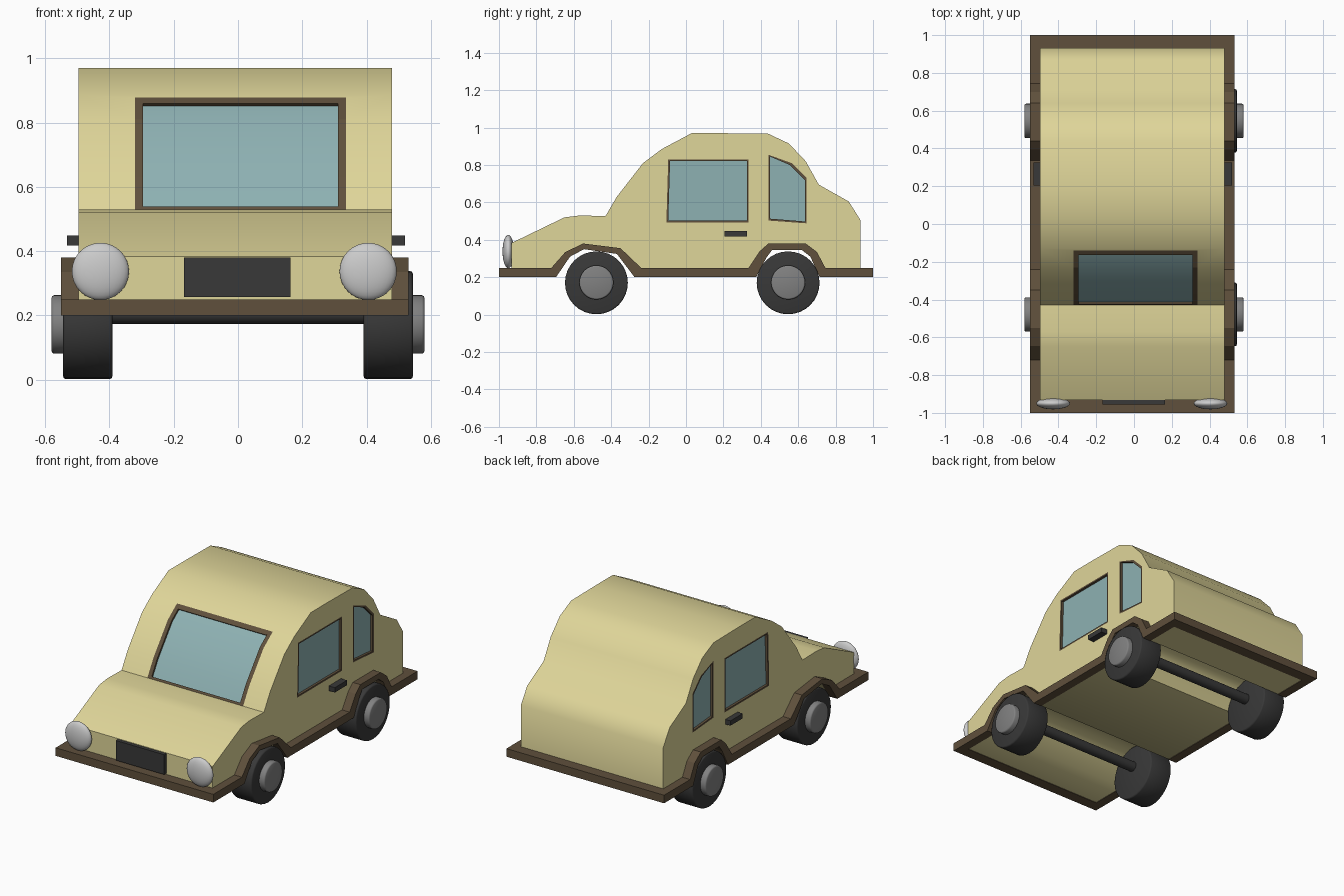
import bpy, bmesh, math
from mathutils import Matrix

if "Cube" in bpy.data.objects:
    bpy.data.objects.remove(bpy.data.objects["Cube"])

def material(name, r, g, b):
    m = bpy.data.materials.new(name)
    m.diffuse_color = (r, g, b, 1)
    m.use_nodes = True
    m.node_tree.nodes["Principled BSDF"].inputs["Base Color"].default_value = m.diffuse_color
    return m

PAINT = material("cream_paint", 0.74, 0.67, 0.32)
TRIM = material("brown_trim", 0.115, 0.08, 0.045)
GLASS = material("glass", 0.27, 0.44, 0.45)
RUBBER = material("rubber", 0.04, 0.04, 0.04)
HUB = material("hub_grey", 0.22, 0.22, 0.22)

def finish(name, bm, mat, smooth=None):
    bmesh.ops.recalc_face_normals(bm, faces=bm.faces)
    me = bpy.data.meshes.new(name)
    bm.to_mesh(me)
    bm.free()
    ob = bpy.data.objects.new(name, me)
    bpy.context.collection.objects.link(ob)
    if mat:
        me.materials.append(mat)
    if smooth:
        bpy.ops.object.select_all(action='DESELECT')
        ob.select_set(True)
        bpy.context.view_layer.objects.active = ob
        bpy.ops.object.shade_smooth_by_angle(angle=math.radians(smooth))
    return ob

def prisms(name, parts, mat=None, smooth=None):
    """Each part is (side profile of (y, z) points, x0, x1)."""
    bm = bmesh.new()
    for prof, x0, x1 in parts:
        a = [bm.verts.new((x0, y, z)) for y, z in prof]
        b = [bm.verts.new((x1, y, z)) for y, z in prof]
        bm.faces.new(a)
        bm.faces.new(b[::-1])
        for i in range(len(prof)):
            j = (i + 1) % len(prof)
            bm.faces.new((a[i], b[i], b[j], a[j]))
    return finish(name, bm, mat, smooth)

def cylinder(name, x0, x1, y, z, r, mat, bevel=0.0, segs=32):
    bm = bmesh.new()
    bmesh.ops.create_cone(bm, cap_ends=True, segments=segs, radius1=r, radius2=r, depth=x1 - x0,
                          matrix=Matrix.Translation(((x0 + x1) / 2, y, z)) @ Matrix.Rotation(math.pi / 2, 4, 'Y'))
    if bevel:
        rims = [e for e in bm.edges if abs(e.verts[0].co.x - e.verts[1].co.x) < 1e-4]
        bmesh.ops.bevel(bm, geom=rims, offset=bevel, segments=2, profile=0.5, affect='EDGES')
    return finish(name, bm, mat, 50)

def rect(y0, y1, z0, z1):
    return [(y0, z0), (y1, z0), (y1, z1), (y0, z1)]

XL, XR = -0.497, 0.479   # body sides

# Chassis rim: arched side strips and end bars
rim_top = [(-1, .25), (-.72, .25), (-.645, .335), (-.55, .38), (-.35, .355), (-.24, .25),
           (.335, .25), (.395, .34), (.44, .38), (.64, .38), (.70, .335), (.745, .25), (1, .25)]
arches = [(.715, .2), (.665, .31), (.62, .345), (.46, .345), (.43, .305), (.375, .2),
          (-.275, .2), (-.37, .325), (-.545, .35), (-.62, .31), (-.695, .2)]
rim = rim_top + [(1, .2)] + arches + [(-1, .2)]
prisms("chassis_rim", [(rim, -.55, XL + .003), (rim, XR - .003, .531)], TRIM)
prisms("front_bumper", [(rect(-1, -.931, .2, .25), XL, XR)], TRIM)
prisms("rear_bumper", [(rect(.931, 1, .2, .25), XL, XR)], TRIM)

# Body: roof line plus a floor nearly flush with the rim, arching over both axles
roof = [(-.933, .383), (-.65, .52), (-.57, .53), (-.43, .527), (-.37, .63), (-.23, .81), (-.13, .885),
        (.03, .97), (.2, .97), (.44, .967), (.55, .915), (.64, .82), (.71, .695), (.87, .605), (.933, .505)]
floor = [(y, z + .003) for y, z in [(.933, .2)] + arches + [(-.933, .2)]]
body = prisms("body", [(roof + floor, XL, XR)], PAINT, 61)

# Side windows: recess cutters, frames and glass
windows = [[(-.105, .493), (.335, .493), (.335, .83), (-.095, .83)],
           [(.44, .503), (.645, .488), (.645, .73), (.565, .81), (.44, .855)]]
cuts, frames, panes = [], [], []
for outer in windows:
    cy = sum(p[0] for p in outer) / len(outer)
    cz = sum(p[1] for p in outer) / len(outer)
    inner = [(y + math.copysign(.010, cy - y), z + math.copysign(.010, cz - z)) for y, z in outer]
    for side, x in ((-1, XL), (1, XR)):
        cuts.append((outer, x + side * .03, x - side * .03))
        panes.append((inner, x - side * .015, x - side * .03))
        for i in range(len(outer)):
            j = (i + 1) % len(outer)
            frames.append(([outer[i], outer[j], inner[j], inner[i]], x, x - side * .03))
prisms("side_window_frames", frames, TRIM)
prisms("side_window_glass", panes, GLASS)

# Windscreen: bands following the curved front of the cabin
def band(line, out, depth):
    d = (-.76, .65)
    return ([(y + d[0] * out, z + d[1] * out) for y, z in line] +
            [(y - d[0] * depth, z - d[1] * depth) for y, z in reversed(line)])

screen = [(-.43, .527), (-.37, .63), (-.23, .81), (-.14, .8775)]
low_bar = [screen[0], (-.423, .539)]
top_bar = [(-.165, .859), screen[3]]
cuts.append((band(screen, .05, .035), -.32, .336))
prisms("windscreen_frame", [(band(screen, 0, .035), -.32, -.295), (band(screen, 0, .035), .311, .336),
                            (band(low_bar, 0, .035), -.295, .311), (band(top_bar, 0, .035), -.295, .311)], TRIM)
prisms("windscreen_glass", [(band(screen, -.012, .035), -.295, .311)], GLASS, 40)

cutter = prisms("window_cutter", cuts)
cutter.hide_render = True
cutter.hide_viewport = True
mod = body.modifiers.new("window_recesses", 'BOOLEAN')
mod.operation = 'DIFFERENCE'
mod.solver = 'EXACT'
mod.object = cutter

# Door handles and grille
prisms("door_handles", [(rect(.205, .325, .418, .448), -.532, XL + .01),
                        (rect(.205, .325, .418, .448), XR - .01, .52)], RUBBER)
prisms("grille", [(rect(-.955, -.92, .257, .38), -.168, .163)], RUBBER)

# Headlights
for label, x in (("left", -.428), ("right", .405)):
    bm = bmesh.new()
    bmesh.ops.create_uvsphere(bm, u_segments=32, v_segments=16, radius=1,
                              matrix=Matrix.Translation((x, -.95, .337)) @ Matrix.Diagonal((.089, .031, .089, 1)))
    finish("headlight_" + label, bm, None, 60)

# Wheels, hubs and axles
for end, y in (("front", -.479), ("rear", .546)):
    cylinder(end + "_axle", -.42, .42, y, .205, .031, RUBBER)
    for label, s in (("left", -1), ("right", 1)):
        x0, x1 = sorted((s * .391, s * .544))
        cylinder(f"{end}_tyre_{label}", x0, x1, y, .17, .168, RUBBER, .008)
        x0, x1 = sorted((s * .5, s * .58))
        cylinder(f"{end}_hub_{label}", x0, x1, y, .172, .091, HUB, .008)
